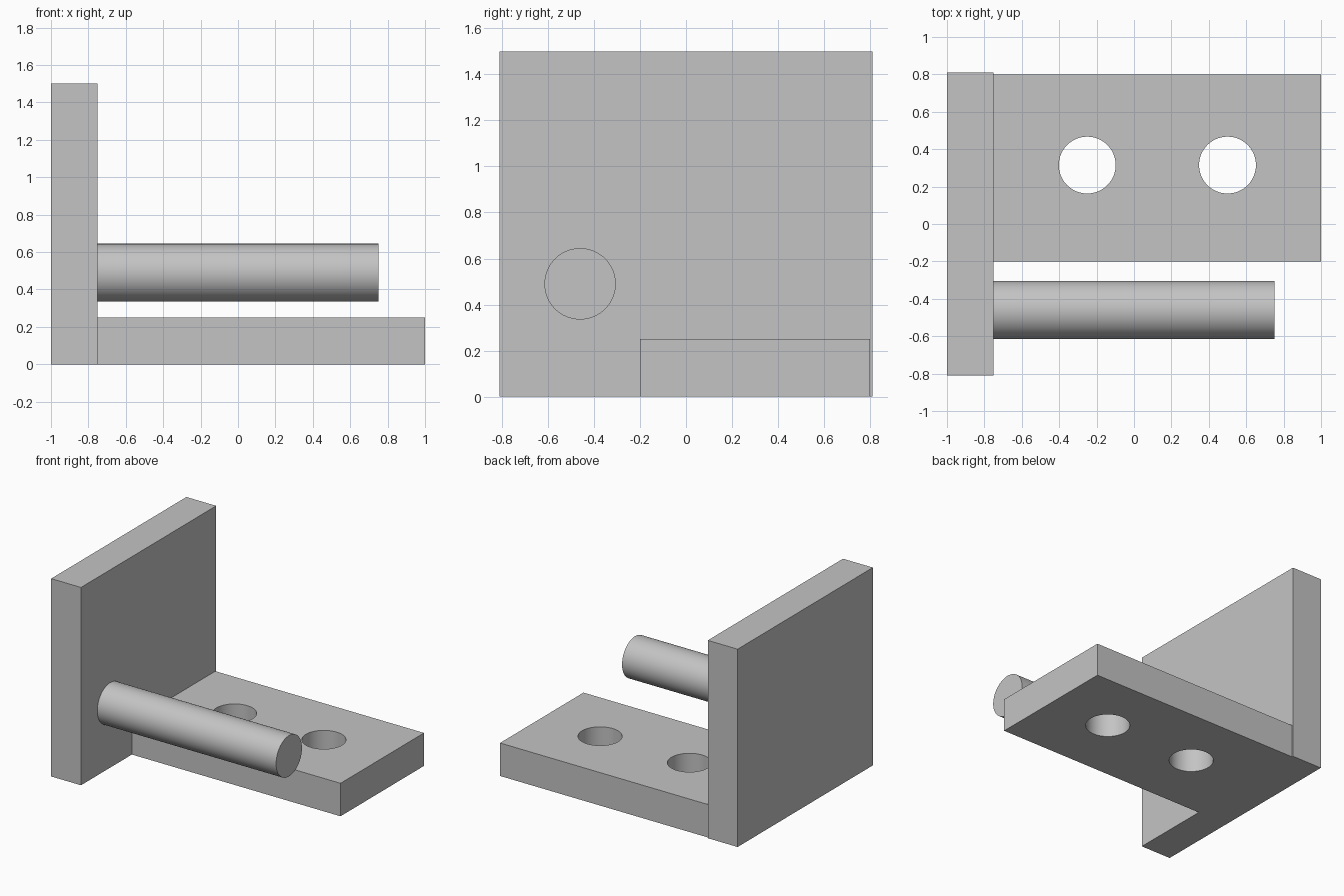
import bpy
import math

old = bpy.data.objects.get("Cube")
if old:
    bpy.data.objects.remove(old, do_unlink=True)

# Single grey finish
grey = bpy.data.materials.new("plain grey")
grey.use_nodes = True
colour = (0.55, 0.55, 0.55, 1)
grey.diffuse_color = colour
grey.node_tree.nodes["Principled BSDF"].inputs["Base Color"].default_value = colour


def finish(name):
    obj = bpy.context.object
    obj.name = name
    obj.data.materials.append(grey)
    return obj


def box(name, low, high):
    centre = [(a + b) / 2 for a, b in zip(low, high)]
    bpy.ops.mesh.primitive_cube_add(size=1, location=centre)
    obj = finish(name)
    obj.scale = [b - a for a, b in zip(low, high)]
    bpy.ops.object.transform_apply(location=False, rotation=False, scale=True)
    return obj


def cylinder(name, radius, depth, centre, rotation=(0, 0, 0)):
    bpy.ops.mesh.primitive_cylinder_add(
        vertices=64, radius=radius, depth=depth, location=centre, rotation=rotation)
    return finish(name)


def smooth(obj):
    bpy.ops.object.select_all(action="DESELECT")
    obj.select_set(True)
    bpy.context.view_layer.objects.active = obj
    bpy.ops.object.shade_smooth_by_angle(angle=math.radians(30))


# Upright plate and the base that meets it
box("upright_plate", (-1, -0.81, 0), (-0.75, 0.81, 1.5))
base = box("base_plate", (-0.75, -0.2, 0), (1, 0.8, 0.25))

# Two through holes in the base
for x in (-0.25, 0.5):
    cutter = cylinder("hole_cutter", 0.152, 1, (x, 0.315, 0.125))
    cutter.hide_render = True
    mod = base.modifiers.new("hole", "BOOLEAN")
    mod.operation = "DIFFERENCE"
    mod.solver = "EXACT"
    mod.object = cutter
    bpy.context.view_layer.objects.active = base
    bpy.ops.object.modifier_apply(modifier=mod.name)
    bpy.data.objects.remove(cutter, do_unlink=True)
smooth(base)

# Round pin standing out from the upright plate
pin = cylinder("round_pin", 0.155, 1.5, (0, -0.46, 0.49), (0, math.pi / 2, 0))
smooth(pin)
